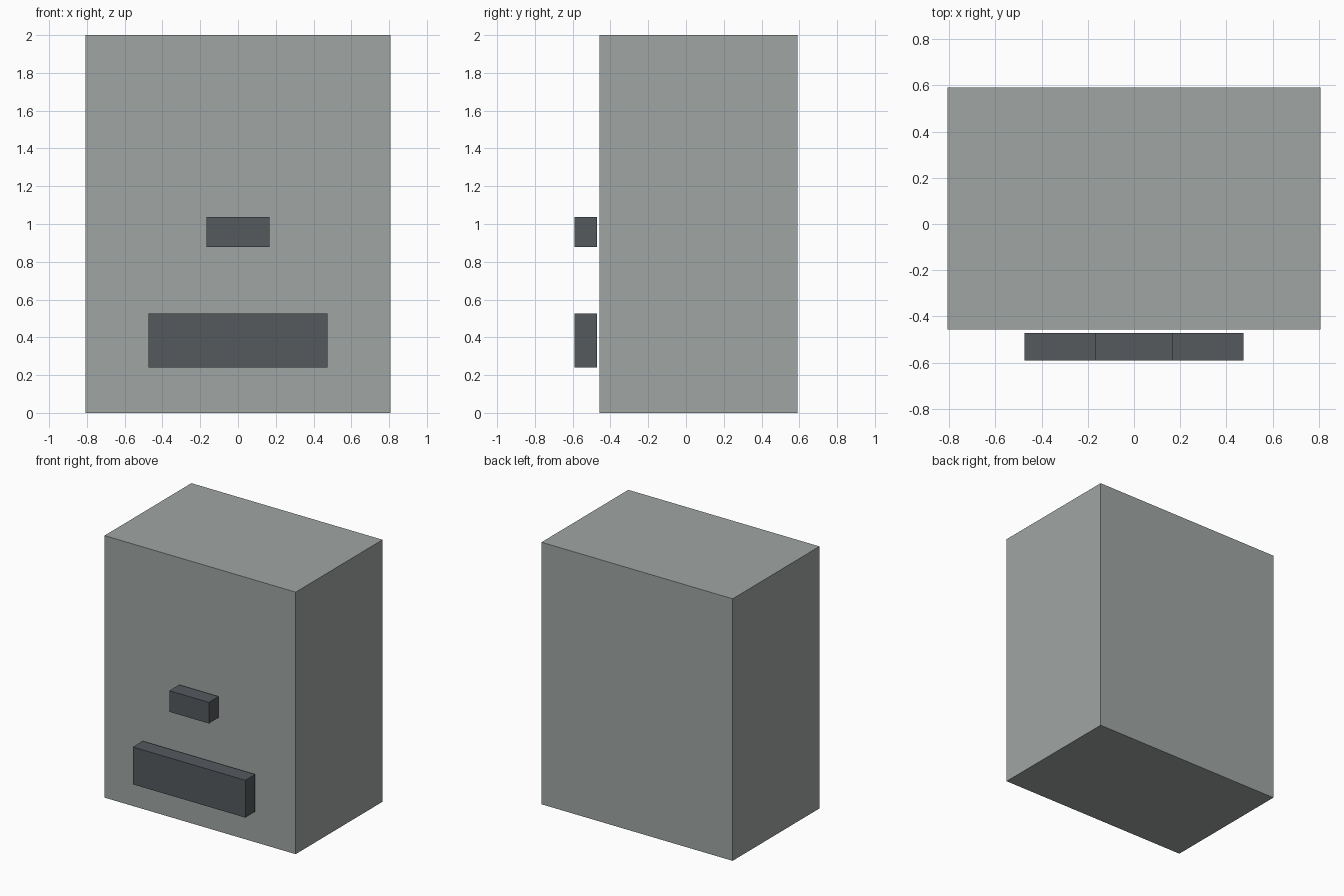
import bpy

if "Cube" in bpy.data.objects:
    bpy.data.objects.remove(bpy.data.objects["Cube"])


def material(name, color):
    mat = bpy.data.materials.new(name)
    mat.diffuse_color = color
    mat.use_nodes = True
    mat.node_tree.nodes["Principled BSDF"].inputs["Base Color"].default_value = mat.diffuse_color
    return mat


def box(name, x, y, z, mat):
    """Closed box spanning the given (min, max) ranges."""
    spans = (x, y, z)
    bpy.ops.mesh.primitive_cube_add(size=1, location=[(a + b) / 2 for a, b in spans])
    obj = bpy.context.object
    obj.name = name
    obj.scale = [b - a for a, b in spans]
    bpy.ops.object.transform_apply(location=False, rotation=False, scale=True)
    obj.data.materials.append(mat)
    return obj


body_grey = material("body_grey", (0.35, 0.38, 0.37, 1))
dark_grey = material("dark_grey", (0.09, 0.10, 0.11, 1))

# Main cabinet
box("cabinet_body", (-0.807, 0.807), (-0.457, 0.59), (0, 2), body_grey)

# Front panels, floating just clear of the cabinet face
front = (-0.59, -0.471)
box("upper_front_panel", (-0.167, 0.167), front, (0.877, 1.038), dark_grey)
box("lower_front_panel", (-0.475, 0.475), front, (0.241, 0.526), dark_grey)
